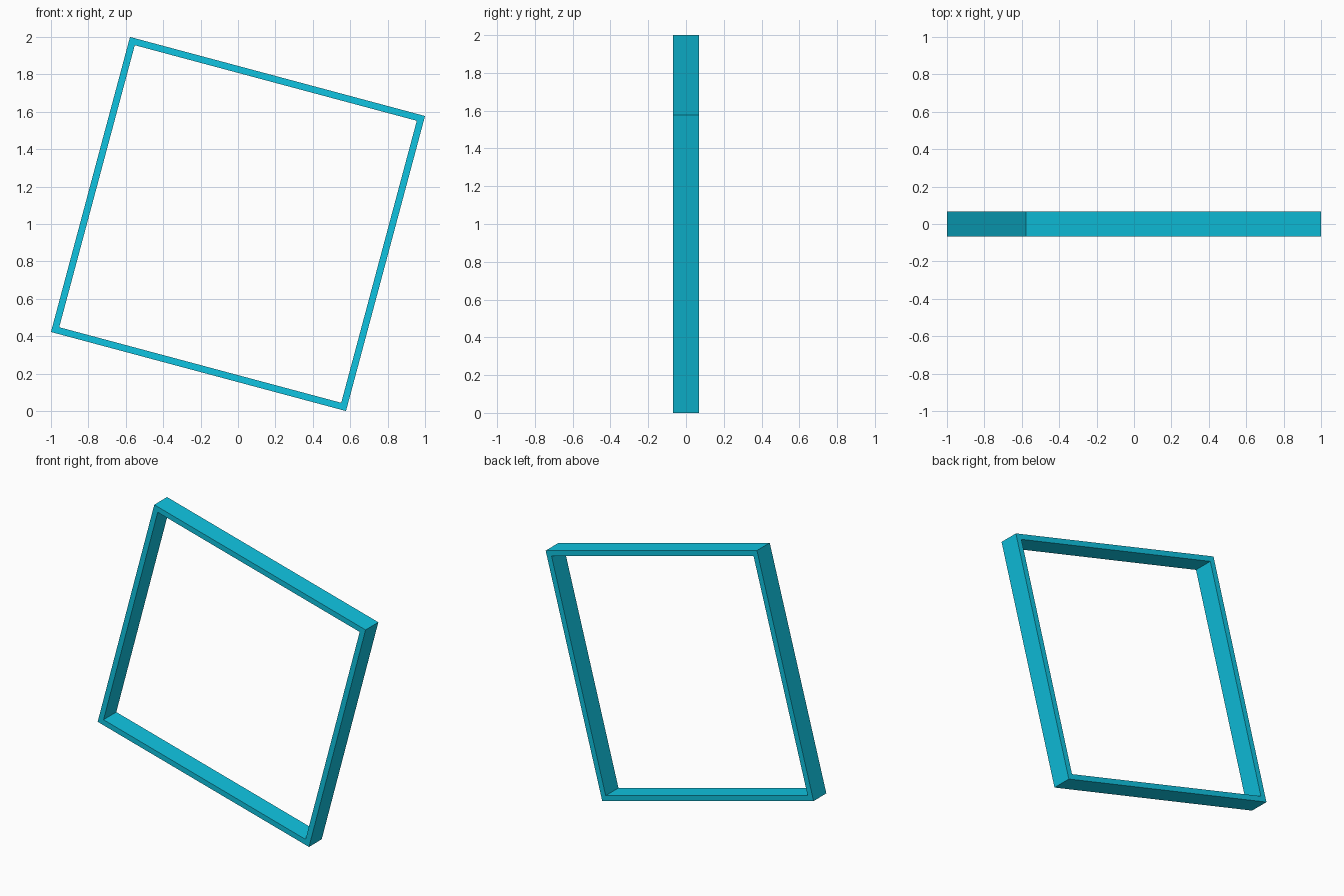
import bpy
import bmesh
from math import radians, cos, sin

if "Cube" in bpy.data.objects:
    bpy.data.objects.remove(bpy.data.objects["Cube"])

TILT = radians(15)
HALF = 1 / (cos(TILT) + sin(TILT))   # outer half side, tilted width is 2
WALL = 0.036
DEPTH = 0.068                        # half depth along y

# Mitred square frame: four corner cross-sections bridged into a ring
bm = bmesh.new()
rings = []
for sx, sz in ((-1, -1), (1, -1), (1, 1), (-1, 1)):
    section = ((HALF, -DEPTH), (HALF, DEPTH), (HALF - WALL, DEPTH), (HALF - WALL, -DEPTH))
    rings.append([bm.verts.new((sx * r, y, sz * r)) for r, y in section])
for i in range(4):
    a, b = rings[i], rings[(i + 1) % 4]
    for j in range(4):
        k = (j + 1) % 4
        bm.faces.new((a[j], a[k], b[k], b[j]))
bmesh.ops.recalc_face_normals(bm, faces=bm.faces)
mesh = bpy.data.meshes.new("square_frame")
bm.to_mesh(mesh)
bm.free()

# Tilt the frame so it balances on one corner
frame = bpy.data.objects.new("square_frame", mesh)
frame.location = (0, 0, 1)
frame.rotation_euler = (0, TILT, 0)
bpy.context.collection.objects.link(frame)

# Cyan paint
paint = bpy.data.materials.new("cyan_paint")
paint.diffuse_color = (0.005, 0.55, 0.75, 1)
paint.use_nodes = True
paint.node_tree.nodes["Principled BSDF"].inputs["Base Color"].default_value = paint.diffuse_color
mesh.materials.append(paint)
